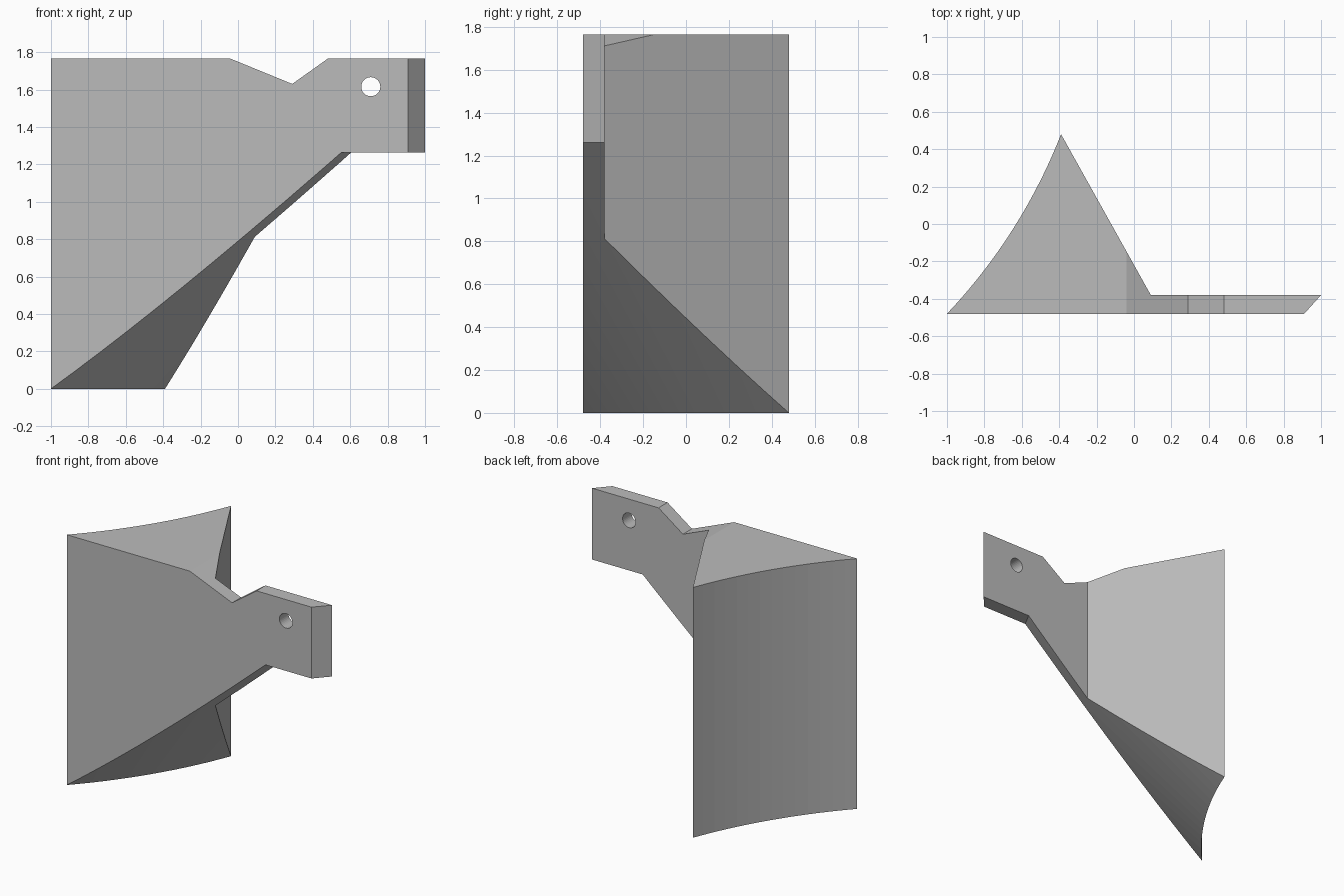
import bpy, bmesh, math
from mathutils import Vector, Matrix

cube = bpy.data.objects.get("Cube")
if cube:
    bpy.data.objects.remove(cube, do_unlink=True)

TOP, ARM_BOTTOM = 1.765, 1.262
FRONT, ARM_BACK = -0.48, -0.38
TIP = Vector((-1.0, FRONT))       # front end of the curved wall
APEX = Vector((-0.39, 0.48))      # rear end of the curved wall
SAG = 0.055                       # depth of the wall's hollow

grey = bpy.data.materials.new("plain_grey")
grey.use_nodes = True
grey.diffuse_color = (0.5, 0.5, 0.5, 1)
grey.node_tree.nodes["Principled BSDF"].inputs["Base Color"].default_value = (0.5, 0.5, 0.5, 1)


def add_object(name, bm):
    bmesh.ops.recalc_face_normals(bm, faces=bm.faces)
    mesh = bpy.data.meshes.new(name)
    bm.to_mesh(mesh)
    bm.free()
    mesh.materials.append(grey)
    obj = bpy.data.objects.new(name, mesh)
    bpy.context.collection.objects.link(obj)
    return obj


def prism(name, points, direction):
    bm = bmesh.new()
    face = bm.faces.new([bm.verts.new(p) for p in points])
    ext = bmesh.ops.extrude_face_region(bm, geom=[face])
    verts = [v for v in ext["geom"] if isinstance(v, bmesh.types.BMVert)]
    bmesh.ops.translate(bm, verts=verts, vec=direction)
    return add_object(name, bm)


def cut(obj, tool, operation):
    mod = obj.modifiers.new(tool.name, "BOOLEAN")
    mod.object, mod.operation, mod.solver = tool, operation, "EXACT"
    tool.hide_render = True


# Circle through the two wall ends, centred outside the body
chord = APEX - TIP
radius = chord.length ** 2 / (8 * SAG) + SAG / 2
outward = Vector((-chord.y, chord.x)).normalized()
centre = (TIP + APEX) / 2 + outward * (radius - SAG)
start = math.atan2(*(TIP - centre).yx)
end = math.atan2(*(APEX - centre).yx)
step = (end - start) / 14

# Hollow wall, conical underside and level arm, swept around the circle
far = radius + 2.2
section = [(radius, 0), (radius + ARM_BOTTOM, ARM_BOTTOM), (far, ARM_BOTTOM),
           (far, TOP), (radius, TOP)]
bm = bmesh.new()
face = bm.faces.new([bm.verts.new((r, 0, z)) for r, z in section])
bmesh.ops.rotate(bm, verts=bm.verts, cent=(0, 0, 0),
                 matrix=Matrix.Rotation(start - 3 * step, 3, "Z"))
edges = list(face.edges)
bmesh.ops.spin(bm, geom=[face] + edges + list(bm.verts), cent=(0, 0, 0),
               axis=(0, 0, 1), angle=20 * step, steps=20)
bmesh.ops.remove_doubles(bm, verts=bm.verts, dist=0.0001)
# Remove the sweep's inner caps, keeping only the two end ones
for f in [f for f in bm.faces if len(f.verts) == 5
          and all(len(e.link_faces) > 2 for e in f.edges)]:
    bm.faces.remove(f)
bmesh.ops.translate(bm, verts=bm.verts, vec=(centre.x, centre.y, 0))
body = add_object("hollow_blade_with_arm", bm)

# Plan outline: front, bevelled arm end, arm back and slanting rear face
corner = Vector((0.09, ARM_BACK))
beyond = APEX + (APEX - corner) * 0.4
plan = [(-1.4, FRONT), (0.91, FRONT), (1.0, ARM_BACK), corner, beyond, (-1.4, beyond.y)]
outline = prism("plan_outline", [(x, y, -0.2) for x, y in plan], (0, 0, 2.4))
cut(body, outline, "INTERSECT")

# V notch across the top
low = Vector((0.29, 1.63))
left, right = Vector((-0.04, TOP)), Vector((0.48, TOP))
notch = [low, right + (right - low), left + (left - low)]
notch_cutter = prism("notch_cutter", [(x, -1, z) for x, z in notch], (0, 2, 0))
cut(body, notch_cutter, "DIFFERENCE")

# Bolt hole through the arm
sides = 32
ring = [(0.71 + 0.051 * math.cos(math.tau * i / sides), -1,
         1.615 + 0.051 * math.sin(math.tau * i / sides)) for i in range(sides)]
hole_cutter = prism("hole_cutter", ring, (0, 2, 0))
cut(body, hole_cutter, "DIFFERENCE")

# Bake the cuts and drop the cutters
graph = bpy.context.evaluated_depsgraph_get()
mesh = bpy.data.meshes.new_from_object(body.evaluated_get(graph))
body.modifiers.clear()
body.data = mesh
for tool in (outline, notch_cutter, hole_cutter):
    bpy.data.objects.remove(tool, do_unlink=True)
